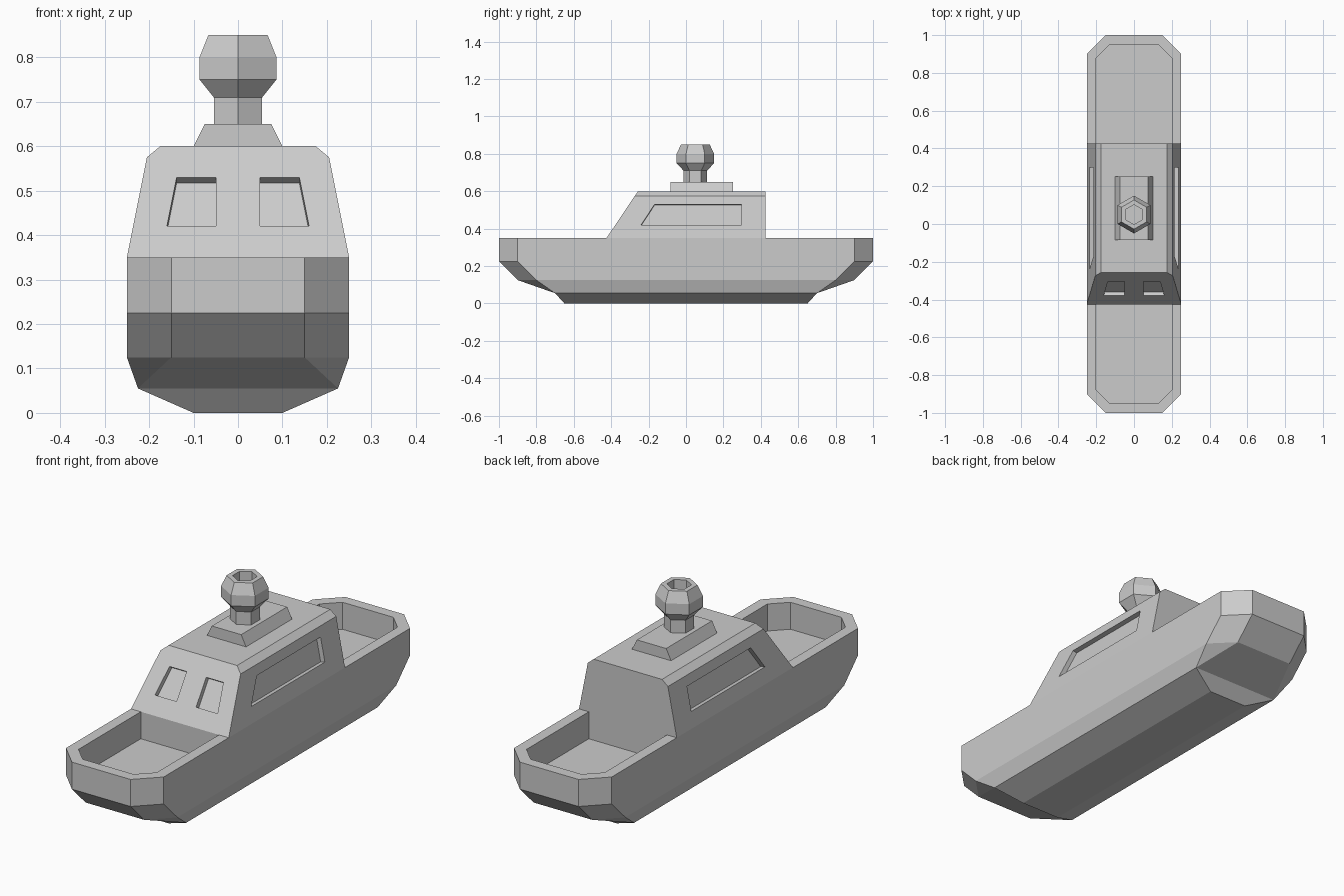
import bpy, bmesh, math
from mathutils import Vector

if "Cube" in bpy.data.objects:
    bpy.data.objects.remove(bpy.data.objects["Cube"])

# One plain grey for the whole boat
grey = bpy.data.materials.new("plain grey")
grey.use_nodes = True
grey.diffuse_color = (0.6, 0.6, 0.6, 1)
grey.node_tree.nodes["Principled BSDF"].inputs["Base Color"].default_value = (0.6, 0.6, 0.6, 1)


def loft(name, rings):
    """Closed solid through rings that have equal point counts."""
    bm = bmesh.new()
    loops = [[bm.verts.new(p) for p in ring] for ring in rings]
    n = len(loops[0])
    for a, b in zip(loops, loops[1:]):
        for i in range(n):
            j = (i + 1) % n
            bm.faces.new((a[i], a[j], b[j], b[i]))
    bm.faces.new(loops[0][::-1])
    bm.faces.new(loops[-1])
    bmesh.ops.remove_doubles(bm, verts=bm.verts, dist=1e-4)
    bmesh.ops.recalc_face_normals(bm, faces=bm.faces)
    mesh = bpy.data.meshes.new(name)
    bm.to_mesh(mesh)
    bm.free()
    mesh.materials.append(grey)
    obj = bpy.data.objects.new(name, mesh)
    bpy.context.collection.objects.link(obj)
    return obj


def cut(target, cutter):
    cutter.hide_render = True
    mod = target.modifiers.new("cut", 'BOOLEAN')
    mod.operation, mod.solver, mod.object = 'DIFFERENCE', 'EXACT', cutter
    bpy.context.view_layer.objects.active = target
    bpy.ops.object.modifier_apply(modifier=mod.name)
    bpy.data.objects.remove(cutter)


def octagon(w, l, c, z):
    return [(w, c - l, z), (w, l - c, z), (w - c, l, z), (c - w, l, z),
            (-w, l - c, z), (-w, c - l, z), (c - w, -l, z), (w - c, -l, z)]


def rect(w, y0, y1, z):
    return [(-w, y0, z), (w, y0, z), (w, y1, z), (-w, y1, z)]


# Hull: half width, half length, corner cut, height
hull = loft("hull", [octagon(*r) for r in (
    (0.1, 0.65, 0, 0), (0.225, 0.7, 0, 0.055), (0.25, 0.9, 0.1, 0.125),
    (0.25, 1, 0.1, 0.225), (0.25, 1, 0.1, 0.35))])

# Sunken decks fore and aft
CABIN = 0.425
half = [(0.2, CABIN), (0.2, 0.88), (0.13, 0.95)]
outline = half + [(-x, y) for x, y in reversed(half)]
for s in (-1, 1):
    cut(hull, loft("well_cutter", [[(x, s * y, z) for x, y in outline] for z in (0.225, 0.45)]))

# Cabin with a raked front and chamfered roof edges
RAKE = 0.168 / 0.25


def front_y(z):
    return -CABIN + RAKE * (z - 0.35)


cabin = loft("cabin", [rect(w, front_y(z), CABIN, z)
                       for w, z in ((0.25, 0.35), (0.205, 0.575), (0.175, 0.6))])

# Recessed windows, cut square to their wall
DEPTH = 0.022
LOW, HIGH = 0.42, 0.53


def window(points, normal):
    n = Vector(normal).normalized()
    cut(cabin, loft("window_cutter", [[Vector(p) + n * d for p in points] for d in (-DEPTH, 0.05)]))


for s in (-1, 1):
    window([(s * x, front_y(z), z) for x, z in
            ((0.05, LOW), (0.16, LOW), (0.138, HIGH), (0.05, HIGH))], (0, -1, RAKE))
    window([(s * (0.25 - 0.2 * (z - 0.35)), y, z) for y, z in
            ((-0.24, LOW), (0.298, LOW), (0.298, HIGH), (-0.168, HIGH))], (s, 0, 0.2))

# Roof plinth
loft("roof_plinth", [rect(0.1, -0.084, 0.252, 0.6), rect(0.075, -0.084, 0.252, 0.65)])

# Six-sided funnel with a hollow top
loft("funnel", [[(r * math.sin(math.tau * i / 6), 0.05 + r * math.cos(math.tau * i / 6), z)
                 for i in range(6)] for r, z in (
    (0.063, 0.65), (0.063, 0.71), (0.1, 0.75), (0.1, 0.8),
    (0.077, 0.85), (0.052, 0.85), (0.052, 0.79))])
